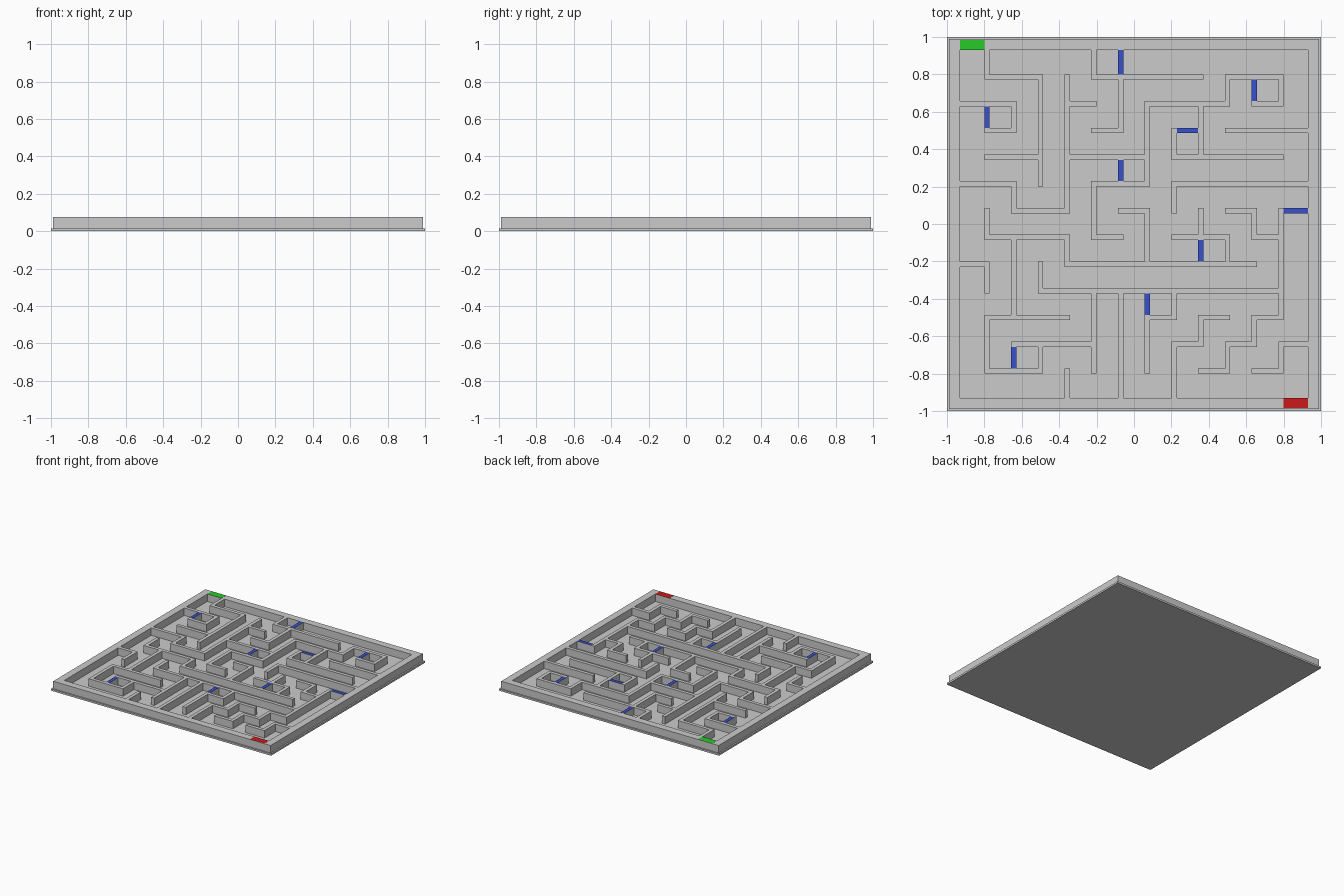
import bpy, bmesh

if "Cube" in bpy.data.objects:
    bpy.data.objects.remove(bpy.data.objects["Cube"])

N = 13                      # cells per side
PITCH = 2 / 14
HALF = PITCH / 10           # half wall thickness
INNER, OUTER = 0.929, 0.988
TOP = 0.076

# Wall runs per inner grid line, "start-end" in grid units (x from left, y from the top)
ACROSS = ["1-3 5-9 10-12", "0-2 4-5 7-10 11-12", "1-2 5-6 10-13", "1-3 4-7 8-12",
          "0-2 5-7 8-13", "2-4 6-7 10-11", "1-4 5-6 8-10 11-12", "0-1 4-11",
          "3-12", "1-4 7-8 9-10 11-12", "2-5 8-9 10-11 12-13", "1-3 9-10 11-12"]
DOWN = ["0-1 6-7 8-9 10-12", "2-3 5-6 7-10", "1-5 8-9 11-12", "1-6 7-8 12-13",
        "0-1 5-7 9-12", "1-3 9-13", "2-5 6-8 10-12", "3-4 5-6 9-10 11-13",
        "2-4 6-7 10-11", "1-2 7-8 11-12", "6-7 10-11", "1-2 6-10 11-12"]
# Gates as slots in the doubled lattice (even = post line, odd = span)
GATES = [(2, 5), (12, 1), (22, 3), (17, 6), (12, 9), (25, 12), (18, 15), (14, 19), (4, 23)]


def span(k):
    """Coordinate range of lattice slot k."""
    def edge(m):            # edge m lies on the low side of slot m
        if m == 0:
            return -OUTER
        if m == 2 * N + 1:
            return OUTER
        if m == 1:
            return -INNER
        if m == 2 * N:
            return INNER
        line = -PITCH * N / 2 + (m // 2) * PITCH
        return line + (HALF if m % 2 else -HALF)
    return edge(k), edge(k + 1)


def finish(bm, name, color=None):
    bmesh.ops.recalc_face_normals(bm, faces=bm.faces)
    mesh = bpy.data.meshes.new(name)
    bm.to_mesh(mesh)
    bm.free()
    ob = bpy.data.objects.new(name, mesh)
    bpy.context.collection.objects.link(ob)
    if color:
        mat = bpy.data.materials.new(name + "_paint")
        mat.diffuse_color = color
        mat.use_nodes = True
        mat.node_tree.nodes["Principled BSDF"].inputs["Base Color"].default_value = mat.diffuse_color
        mesh.materials.append(mat)
    return ob


def box(name, x, y, z, color=None):
    bm = bmesh.new()
    bmesh.ops.create_cube(bm, size=1)
    for v in bm.verts:
        for i, (lo, hi) in enumerate((x, y, z)):
            v.co[i] = lo if v.co[i] < 0 else hi
    return finish(bm, name, color)


def slot_tile(name, a, b, color):
    """Thin coloured inlay on top of the wall at lattice slot a, b."""
    y0, y1 = span(b)
    lim = OUTER - 0.003
    y = (max(-y1, -lim), min(-y0, lim))
    return box(name, span(a), y, (TOP - 0.001, TOP + 0.0005), color)


# Floor plate
box("floor_plate", (-1, 1), (-1, 1), (0, 0.015))

# Maze walls: fill lattice slots, then extrude as one solid
last = 2 * N
solid = {(a, b) for a in range(last + 1) for b in range(last + 1)
         if a in (0, last) or b in (0, last)} | set(GATES)
for table, across in ((ACROSS, True), (DOWN, False)):
    for line, runs in enumerate(table, 1):
        for run in runs.split():
            s, e = (int(n) for n in run.split("-"))
            for k in range(2 * s, 2 * e + 1):
                solid.add((k, 2 * line) if across else (2 * line, k))
bm = bmesh.new()
for a, b in sorted(solid):
    (x0, x1), (y0, y1) = span(a), span(b)
    bm.faces.new([bm.verts.new(p) for p in
                  ((x0, -y0, 0), (x0, -y1, 0), (x1, -y1, 0), (x1, -y0, 0))])
bmesh.ops.remove_doubles(bm, verts=bm.verts, dist=1e-4)
new = bmesh.ops.extrude_face_region(bm, geom=bm.faces[:], use_keep_orig=True)["geom"]
bmesh.ops.translate(bm, vec=(0, 0, TOP),
                    verts=[g for g in new if isinstance(g, bmesh.types.BMVert)])
finish(bm, "maze_walls")

# Coloured gates, start and finish
for i, (a, b) in enumerate(GATES):
    slot_tile(f"gate_{i + 1}", a, b, (0.04, 0.08, 0.6, 1))
slot_tile("start_marker", 1, 0, (0.02, 0.6, 0.02, 1))
slot_tile("finish_marker", last - 1, last, (0.6, 0.01, 0.01, 1))
